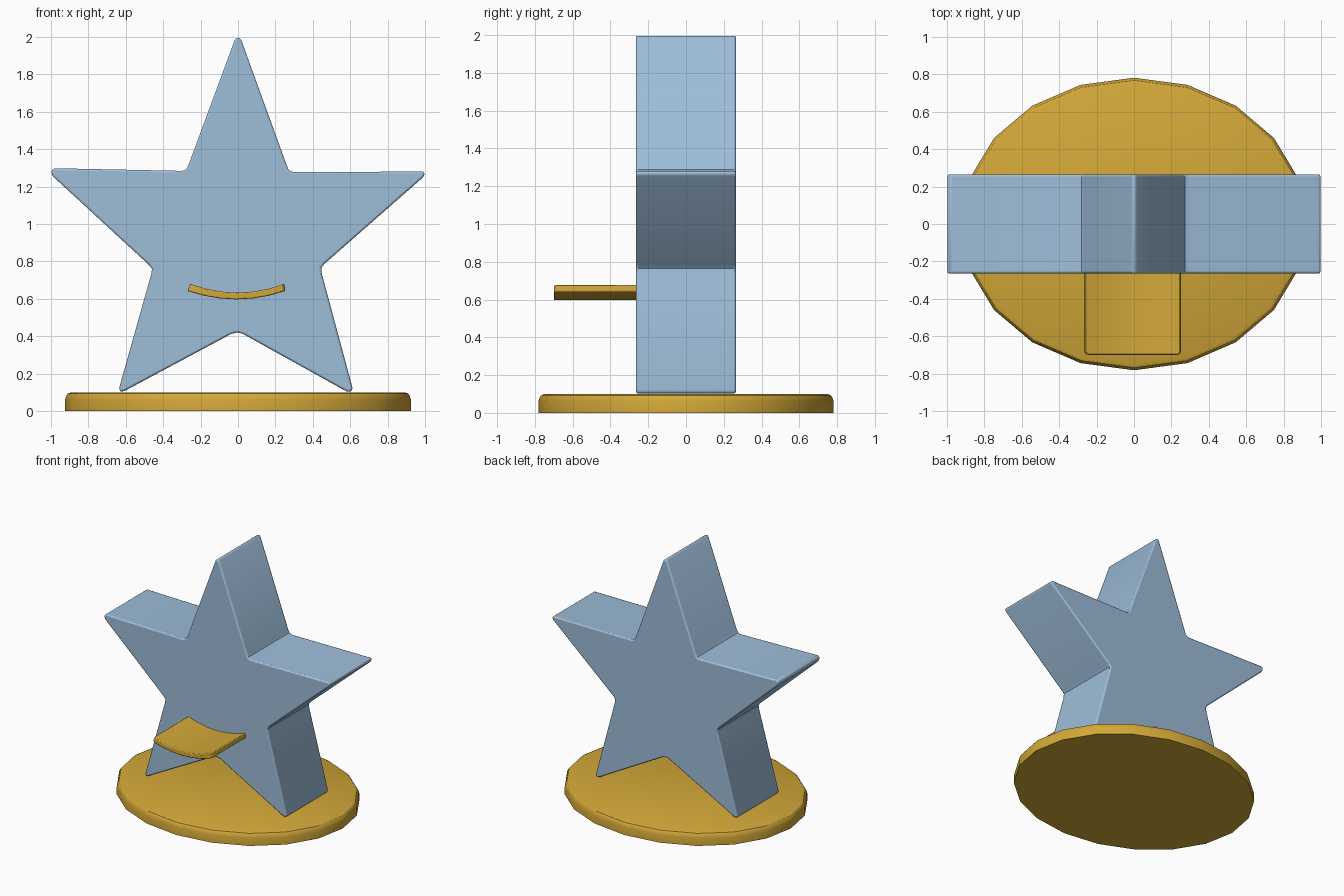
import bpy, bmesh, math

if "Cube" in bpy.data.objects:
    bpy.data.objects.remove(bpy.data.objects["Cube"])


def material(name, rgb):
    m = bpy.data.materials.new(name)
    m.diffuse_color = (*rgb, 1)
    m.use_nodes = True
    m.node_tree.nodes["Principled BSDF"].inputs["Base Color"].default_value = m.diffuse_color
    return m


BLUE = material("light blue", (0.34, 0.51, 0.69))
GOLD = material("gold", (0.65, 0.39, 0.04))


def finish(name, bm, mat, bevel=0.0):
    bmesh.ops.recalc_face_normals(bm, faces=bm.faces[:])
    me = bpy.data.meshes.new(name)
    bm.to_mesh(me)
    bm.free()
    me.materials.append(mat)
    ob = bpy.data.objects.new(name, me)
    bpy.context.collection.objects.link(ob)
    bpy.context.view_layer.objects.active = ob
    ob.select_set(True)
    if bevel:
        b = ob.modifiers.new("soft edges", 'BEVEL')
        b.width, b.segments = bevel, 2
        b.limit_method, b.angle_limit = 'ANGLE', math.radians(50)
    bpy.ops.object.shade_smooth_by_angle(angle=math.radians(30))
    ob.select_set(False)
    return ob


def extrude_profile(points, y0, y1):
    """Closed x-z outline pushed along y."""
    bm = bmesh.new()
    face = bm.faces.new([bm.verts.new((x, y0, z)) for x, z in points])
    new = bmesh.ops.extrude_face_region(bm, geom=[face], use_keep_orig=True)["geom"]
    for v in new:
        if isinstance(v, bmesh.types.BMVert):
            v.co.y = y1
    return bm


# Five-pointed star with blunted corners
star = [(-0.017, 1.985), (0, 2.0), (0.017, 1.985),
        (0.262, 1.31), (0.272, 1.288), (0.295, 1.278),
        (0.985, 1.28), (1.0, 1.272), (0.99, 1.25),
        (0.46, 0.785), (0.445, 0.765), (0.448, 0.735),
        (0.612, 0.125), (0.607, 0.103), (0.58, 0.105),
        (0.025, 0.413), (-0.005, 0.42), (-0.035, 0.413),
        (-0.605, 0.108), (-0.63, 0.102), (-0.635, 0.125),
        (-0.463, 0.735), (-0.46, 0.76), (-0.475, 0.78),
        (-0.99, 1.255), (-1.0, 1.28), (-0.985, 1.298),
        (-0.3, 1.284), (-0.28, 1.29), (-0.267, 1.31)]
finish("star", extrude_profile(star, -0.265, 0.265), BLUE, 0.01)

# Curved smile-shaped shelf on the front
N = 6
top = [(-0.256 + 0.504 * i / N, 0.633 + 0.047 * (2 * i / N - 1) ** 2) for i in range(N + 1)]
low = [(-0.269 + 0.522 * i / N, 0.597 + 0.045 * (2 * i / N - 1) ** 2) for i in range(N + 1)]
bm = extrude_profile(top + low[::-1], -0.70, -0.22)
corners = [e for e in bm.edges if all(v.co.y < -0.69 and abs(v.co.x) > 0.24 for v in e.verts)]
bmesh.ops.bevel(bm, geom=corners, offset=0.025, segments=3, profile=0.5, affect='EDGES')
finish("smile_shelf", bm, GOLD, 0.006)

# Oval twenty-sided base with a rounded top rim
bm = bmesh.new()
rings = []
for inset, z in [(0, 0), (0, 0.06), (0.006, 0.08), (0.015, 0.093), (0.032, 0.1)]:
    rings.append([bm.verts.new(((0.925 - inset) * math.cos(i * math.pi / 10),
                                (0.782 - inset) * math.sin(i * math.pi / 10), z))
                  for i in range(20)])
for a, b in zip(rings, rings[1:]):
    for i in range(20):
        j = (i + 1) % 20
        bm.faces.new((a[i], a[j], b[j], b[i]))
bm.faces.new(rings[0][::-1])
bm.faces.new(rings[-1])
finish("base", bm, GOLD)
